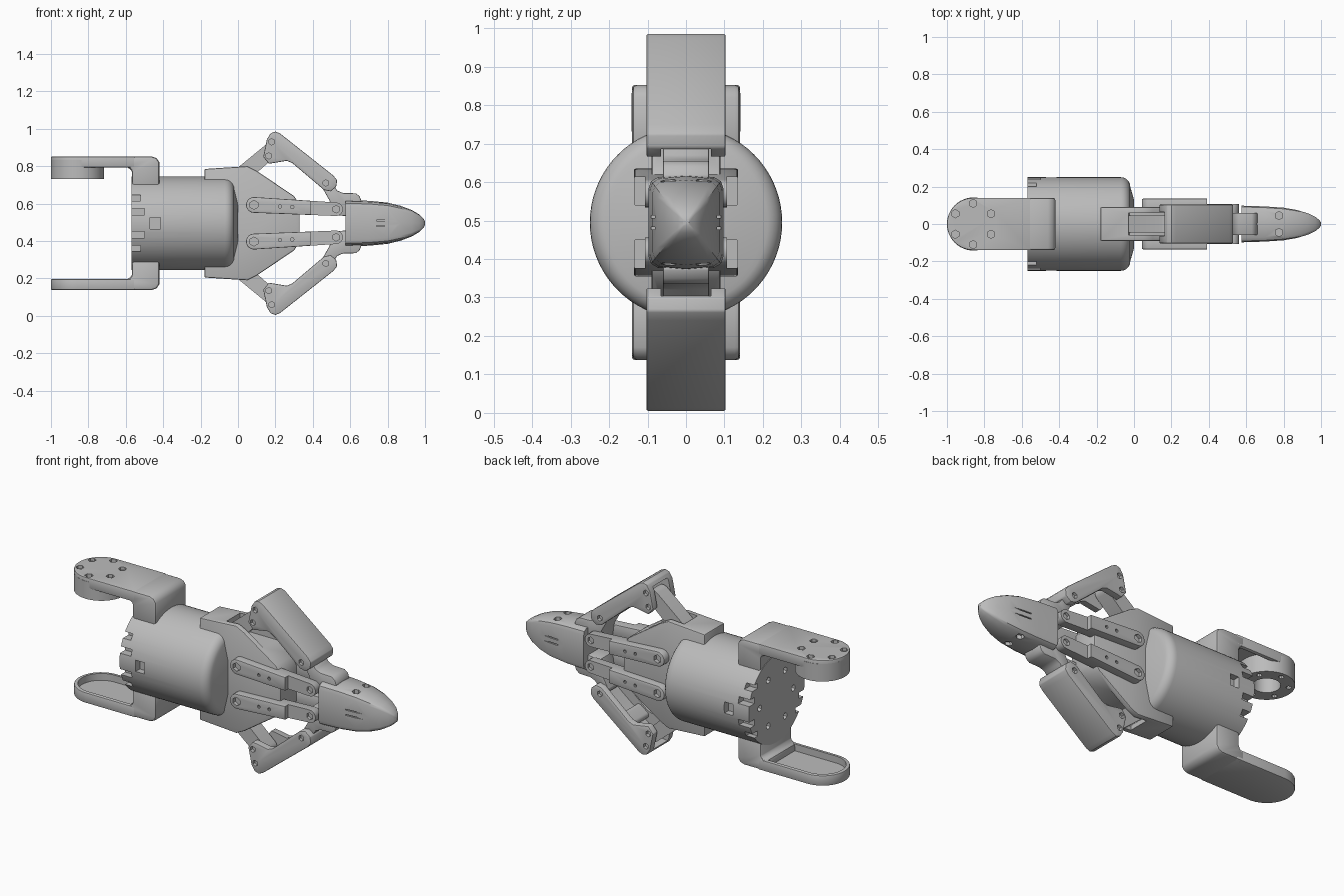
import bpy, bmesh
from math import cos, sin, pi, atan2, hypot, acos
from mathutils import Matrix, Vector

if "Cube" in bpy.data.objects:
    bpy.data.objects.remove(bpy.data.objects["Cube"])

MID = 0.495  # height of the gripper axis
grey = bpy.data.materials.new("satin grey")
grey.use_nodes = True
grey.diffuse_color = (0.5, 0.5, 0.5, 1)
grey.node_tree.nodes["Principled BSDF"].inputs["Base Color"].default_value = (0.5, 0.5, 0.5, 1)
parts = []


def finish(name, bm, bevel=0):
    bmesh.ops.recalc_face_normals(bm, faces=bm.faces)
    mesh = bpy.data.meshes.new(name)
    bm.to_mesh(mesh)
    bm.free()
    mesh.materials.append(grey)
    ob = bpy.data.objects.new(name, mesh)
    bpy.context.collection.objects.link(ob)
    if bevel:
        mod = ob.modifiers.new("edge", "BEVEL")
        mod.width, mod.segments, mod.limit_method, mod.angle_limit = bevel, 2, "ANGLE", 0.7
        apply(ob)
    parts.append(ob)
    return ob


def apply(ob):
    dg = bpy.context.evaluated_depsgraph_get()
    dg.update()
    mesh = bpy.data.meshes.new_from_object(ob.evaluated_get(dg))
    ob.modifiers.clear()
    ob.data = mesh


def loft(name, rings, bevel=0):
    bm = bmesh.new()
    rows = [[bm.verts.new(p) for p in r] for r in rings]
    n = len(rows[0])
    for a, b in zip(rows, rows[1:]):
        for i in range(n):
            bm.faces.new((a[i], a[(i + 1) % n], b[(i + 1) % n], b[i]))
    bm.faces.new(rows[0])
    bm.faces.new(rows[-1])
    return finish(name, bm, bevel)


def side_plate(name, pts, y0, y1, s=1, bevel=0):
    """Extrude an (x, height from axis) outline along y; s flips it below the axis."""
    return loft(name, [[(x, y, MID + s * h) for x, h in pts] for y in (y0, y1)], bevel)


def flat_plate(name, pts, h0, h1, s=1, bevel=0):
    """Extrude an (x, y) outline along z."""
    return loft(name, [[(x, y, MID + s * h) for x, y in pts] for h in (h0, h1)], bevel)


def box(x0, x1, y0, y1, h0, h1, s=1):
    return flat_plate("cutter", [(x0, y0), (x1, y0), (x1, y1), (x0, y1)], h0, h1, s)


def rod(axis, centre, r, length, n=20):
    bm = bmesh.new()
    rot = Vector(axis).to_track_quat("Z", "Y").to_matrix().to_4x4()
    bmesh.ops.create_cone(bm, cap_ends=True, segments=n, radius1=r, radius2=r, depth=length,
                          matrix=Matrix.Translation(centre) @ rot)
    return finish("cutter", bm)


def cut(ob, cutters):
    for c in cutters:
        c.hide_render = True
        mod = ob.modifiers.new("cut", "BOOLEAN")
        mod.object, mod.operation, mod.solver = c, "DIFFERENCE", "EXACT"
    apply(ob)
    for c in cutters:
        parts.remove(c)
        bpy.data.objects.remove(c)


def capsule(a, b, ra, rb, n=10):
    t = atan2(b[1] - a[1], b[0] - a[0])
    k = acos((ra - rb) / hypot(b[0] - a[0], b[1] - a[1]))
    arc = lambda c, r, t0, t1: [(c[0] + r * cos(t0 + (t1 - t0) * i / n),
                                 c[1] + r * sin(t0 + (t1 - t0) * i / n)) for i in range(n + 1)]
    return arc(b, rb, t - k, t + k) + arc(a, ra, t + k, t + 2 * pi - k)


def screw_holes(pivots, y, s):
    """Hexagonal recesses on both outer sides of a plate."""
    return [rod((0, 1, 0), (x, q * y, MID + s * h), 0.017, 0.03, 6) for x, h in pivots for q in (1, -1)]


# motor housing, turned around the x axis
ring = lambda x, r, n=72: [(x, r * cos(2 * pi * i / n), MID + r * sin(2 * pi * i / n)) for i in range(n)]
edge = [(-0.07 + 0.05 * sin(a * pi / 12), 0.2 + 0.05 * cos(a * pi / 12)) for a in range(7)]
housing = loft("housing", [ring(x, r) for x, r in [(-0.57, 0.25)] + edge + [(0.0, 0.13)]])
cuts = [rod((1, 0, 0), (-0.57, 0.15 * cos(a * pi / 3), MID + 0.15 * sin(a * pi / 3)), 0.018, 0.06, 6) for a in range(6)]
for q in (1, -1):
    for s in (1, -1):
        y0, y1 = sorted((q * 0.2, q * 0.3))
        cuts.append(box(-0.6, -0.5, y0, y1, 0.045, 0.08, s))
        y0, y1 = sorted((q * 0.17, q * 0.3))
        cuts.append(box(-0.6, -0.52, y0, y1, 0.12, 0.15, s))
    y0, y1 = sorted((q * 0.21, q * 0.3))
    cuts.append(box(-0.47, -0.415, y0, y1, -0.032, 0.032))
cut(housing, cuts)

# wedge-shaped gripper frame with slots for the cranks
half = [(-0.18, 0.29), (0.05, 0.305), (0.1, 0.28), (0.3, 0.145), (0.33, 0.1)]
frame = side_plate("gripper_frame", half + [(x, -h) for x, h in reversed(half)], -0.09, 0.09, 1, 0.008)
cut(frame, [box(-0.03, 0.4, -0.06, 0.06, 0.21, 0.4, s) for s in (1, -1)])

for s, side in ((1, "upper"), (-1, "lower")):
    # mounting arm with a shallow pocket on its inner face
    outline = lambda r, x1: [(x1, -r), (x1, r)] + [(-0.86 - r * sin(pi * i / 24), r * cos(pi * i / 24)) for i in range(25)]
    arm = flat_plate(side + "_mount_arm", outline(0.14, -0.55), 0.298, 0.357, s, 0.006)
    cuts = [flat_plate("cutter", outline(0.12, -0.585), 0.28, 0.337, s)]
    spots = [(-0.86 + 0.11 * cos(a * pi / 3 + pi / 6), 0.11 * sin(a * pi / 3 + pi / 6)) for a in range(6)]
    if s > 0:
        cuts += [rod((0, 0, 1), (x, y, MID + 0.355), 0.022, 0.03, 6) for x, y in spots]
    cut(arm, cuts)
    # shoulder joining the arm to the housing
    shoulder = side_plate(side + "_mount_shoulder",
                          [(-0.6, 0.357), (-0.46, 0.357), (-0.435, 0.348), (-0.42, 0.325), (-0.42, 0.19),
                           (-0.567, 0.19), (-0.567, 0.275), (-0.575, 0.292), (-0.6, 0.3)], -0.14, 0.14, s, 0.015)

    # crank from the frame to the outer link
    side_plate(side + "_crank", capsule((0.0, 0.24), (0.175, 0.39), 0.045, 0.04), -0.045, 0.045, s)

    # channel-shaped outer link
    shape = [(0.135, 0.355), (0.155, 0.45), (0.175, 0.482), (0.2, 0.49), (0.225, 0.48), (0.51, 0.255),
             (0.53, 0.23), (0.525, 0.195), (0.495, 0.17), (0.46, 0.178), (0.29, 0.322), (0.26, 0.334), (0.165, 0.318)]
    link = side_plate(side + "_outer_link", shape, -0.103, 0.103, s, 0.005)
    pocket = side_plate("cutter", [(0.1, 0.28), (0.13, 0.47), (0.2, 0.455), (0.5, 0.218), (0.55, 0.15), (0.4, 0.1)],
                        -0.065, 0.065, s)
    cut(link, [pocket] + screw_holes([(0.18, 0.435), (0.165, 0.36), (0.47, 0.215)], 0.1, s))
    # cross rib inside the channel
    side_plate(side + "_link_rib", capsule((0.3, 0.35), (0.34, 0.32), 0.02, 0.02), -0.07, 0.07, s)

    # finger base carrying the tip
    side_plate(side + "_finger_base",
               [(0.445, 0.2), (0.49, 0.12), (0.5, 0.045), (0.62, 0.035), (0.66, 0.12), (0.65, 0.145),
                (0.63, 0.16), (0.56, 0.162), (0.53, 0.175), (0.5, 0.22), (0.47, 0.235)], -0.06, 0.06, s, 0.005)

    # pair of long inner links, stepped inward near the finger
    pivots = [(0.085, 0.098), (0.525, 0.075)]
    for q, hand in ((1, "back"), (-1, "front")):
        y0, y1 = sorted((q * 0.055, q * 0.135))
        bar = side_plate(f"{side}_{hand}_inner_link", capsule(*pivots, 0.042, 0.036), y0, y1, s, 0.004)
        y0, y1 = sorted((q * 0.106, q * 0.2))
        cuts = [box(0.39, 0.7, y0, y1, -0.1, 0.2, s)]
        cuts += [rod((0, 1, 0), (x, q * y, MID + s * h), r, 0.03, n) for x, h, y, r, n in
                 ((0.085, 0.098, 0.13, 0.024, 6), (0.525, 0.075, 0.105, 0.02, 6),
                  (0.225, 0.09, 0.135, 0.009, 10), (0.29, 0.087, 0.135, 0.009, 10))]
        cut(bar, cuts)

    # finger tip half, tapering to a rounded point
    sections = [(0.575, 0.098, 0.124), (0.7, 0.094, 0.12), (0.8, 0.087, 0.11), (0.87, 0.075, 0.093),
                (0.93, 0.057, 0.07), (0.97, 0.038, 0.046), (0.99, 0.022, 0.027), (1.0, 0.008, 0.01)]
    rings = []
    for x, w, h in sections:
        prof = [(-1, 0), (-1, 0.7), (-0.93, 0.86), (-0.75, 0.95), (0, 1), (0.75, 0.95), (0.93, 0.86), (1, 0.7), (1, 0)]
        rings.append([(x, w * u, MID + s * h * v) for u, v in prof])
    tip = loft(side + "_finger_tip", rings)
    cuts = [rod((0, 0, 1), (0.775, y, MID + s * 0.11), 0.022, 0.04, 6) for y in (-0.045, 0.045)]
    cuts += [box(0.74, 0.9, y, y + 0.04, 0.012, 0.018, s) for y in (-0.12, 0.08)]
    cut(tip, cuts)

# ring boss under the upper arm
boss = rod((0, 0, 1), (-0.858, 0, MID + 0.287), 0.142, 0.1, 48)
boss.name = "bearing_boss"
cut(boss, [rod((0, 0, 1), (-0.858, 0, MID + 0.27), 0.07, 0.12, 32)]
    + [rod((0, 0, 1), (x, y, MID + 0.237), 0.014, 0.04, 8) for x, y in spots])

# smooth shading with sharp edges
bpy.ops.object.select_all(action="DESELECT")
for ob in parts:
    ob.select_set(True)
bpy.context.view_layer.objects.active = parts[0]
bpy.ops.object.shade_smooth_by_angle(angle=0.6)
